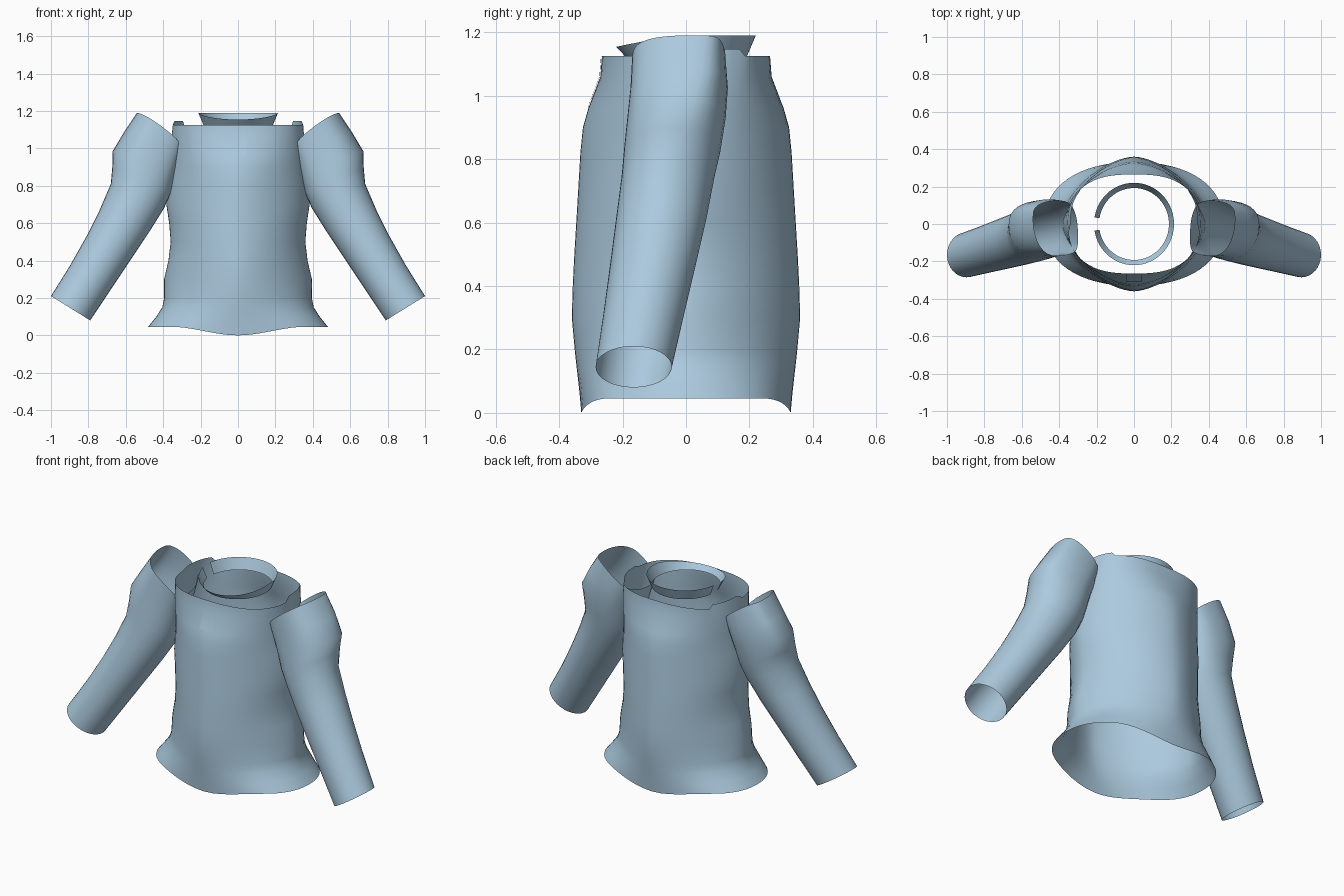
import bpy, bmesh
from math import cos, sin, pi, radians

if "Cube" in bpy.data.objects:
    bpy.data.objects.remove(bpy.data.objects["Cube"])

# One cloth colour
cloth = bpy.data.materials.new("pale blue cloth")
cloth.use_nodes = True
COLOUR = (0.41, 0.59, 0.73, 1)
cloth.diffuse_color = COLOUR
cloth.node_tree.nodes["Principled BSDF"].inputs["Base Color"].default_value = COLOUR


def loft(name, rings, closed=True):
    """Skin a list of point rings into an open, smooth shell."""
    bm = bmesh.new()
    rows = [[bm.verts.new(p) for p in ring] for ring in rings]
    for low, high in zip(rows, rows[1:]):
        n = len(low)
        for i in range(n if closed else n - 1):
            j = (i + 1) % n
            bm.faces.new((low[i], low[j], high[j], high[i]))
    mesh = bpy.data.meshes.new(name)
    bm.to_mesh(mesh)
    bm.free()
    mesh.materials.append(cloth)
    obj = bpy.data.objects.new(name, mesh)
    bpy.context.collection.objects.link(obj)
    bpy.ops.object.select_all(action="DESELECT")
    obj.select_set(True)
    bpy.context.view_layer.objects.active = obj
    bpy.ops.object.shade_smooth_by_angle(angle=radians(50))
    return obj


def power(v, e):
    return abs(v) ** e * (1 if v >= 0 else -1)


def hem_drop(x):
    """The hem hangs lower at the middle of front and back."""
    t = min(1, abs(x) / 0.36)
    return -0.046 * (1 - t * t * (3 - 2 * t))


# Torso: height, half width, half depth, squareness (2 is an ellipse)
BODY = [(0.046, 0.48, 0.33, 2.25), (0.1, 0.437, 0.336, 2.1),
        (0.15, 0.405, 0.343, 1.9), (0.2, 0.395, 0.35, 1.75),
        (0.3, 0.395, 0.36, 1.64), (0.4, 0.372, 0.357, 1.68),
        (0.5, 0.36, 0.352, 1.75), (0.6, 0.368, 0.346, 1.74),
        (0.7, 0.383, 0.34, 1.68), (0.82, 0.376, 0.333, 1.7),
        (0.9, 0.37, 0.325, 1.78), (0.96, 0.365, 0.308, 1.95),
        (1.06, 0.355, 0.27, 2.4), (1.125, 0.35, 0.265, 2.6)]
SIDES = 64
body_rings = []
for z, a, b, squareness in BODY:
    e = 2 / squareness
    ring = []
    for i in range(SIDES):
        t = 2 * pi * i / SIDES
        x, y = a * power(cos(t), e), b * power(sin(t), e)
        dz = hem_drop(x) * max(0, 1 - (z - 0.046) / 0.2)
        if z > 1.1 and abs(x) > 0.29 and y > -0.04:   # raised shoulder tabs
            dz, x = 0.022, x * 0.97
        ring.append((x, y, z + dz))
    body_rings.append(ring)
loft("torso", body_rings)

# Placket: thin strip lying on the upper front
placket_rows = [(0.965, 0.306), (1.06, 0.27), (1.125, 0.265)]
loft("front_placket",
     [[(x, x * x / 2 - b - 0.003, z) for x in (-0.042, 0, 0.042)]
      for z, b in placket_rows], closed=False)

# Collar: flared band, split at one side, dipping at the front
collar_rings = []
for k in range(3):
    f = k / 2
    ring = []
    for i in range(49):
        t = -pi + 0.16 + (2 * pi - 0.32) * i / 48
        r = 0.187 + 0.027 * f
        top = 1.19 - 0.036 * max(0, -sin(t)) ** 1.3
        ring.append((r * cos(t), 1.03 * r * sin(t), 1.125 + (top - 1.125) * f))
    collar_rings.append(ring)
loft("collar", collar_rings, closed=False)

# Sleeve: inner x, z, outer x, z, front y, back y
ARM = [(0.30, 1.01, 0.54, 1.19, -0.17, 0.125),
       (0.315, 0.94, 0.61, 1.085, -0.175, 0.132),
       (0.335, 0.86, 0.67, 0.985, -0.185, 0.125),
       (0.36, 0.76, 0.672, 0.9, -0.195, 0.11),
       (0.395, 0.68, 0.68, 0.81, -0.203, 0.09),
       (0.47, 0.56, 0.74, 0.67, -0.22, 0.065),
       (0.55, 0.44, 0.81, 0.53, -0.237, 0.035),
       (0.67, 0.26, 0.9, 0.37, -0.26, -0.005),
       (0.79, 0.08, 1.0, 0.21, -0.285, -0.045)]


def sleeve(name, side):
    rings = []
    for k, (xi, zi, xo, zo, yf, yb) in enumerate(ARM):
        near = max(0, 1 - k / 4)          # 1 at the shoulder, 0 further down
        e = 1 - 0.22 * near
        ring = []
        for i in range(32):
            t = 2 * pi * i / 32
            c, s = power(cos(t), e), power(sin(t), e)
            bulge = 0.015 * s * s * near
            # the inner edge swings to the front, the outer edge to the back
            y = (yf + yb) / 2 + (yb - yf) / 2 * s + 0.05 * near * c * (1 - s * s)
            x = (xi + xo) / 2 + (xo - xi) / 2 * c - bulge
            z = (zi + zo) / 2 + (zo - zi) / 2 * c + bulge
            ring.append((side * x, y, z))
        rings.append(ring[::-side])
    loft(name, rings)


sleeve("left_sleeve", 1)
sleeve("right_sleeve", -1)
